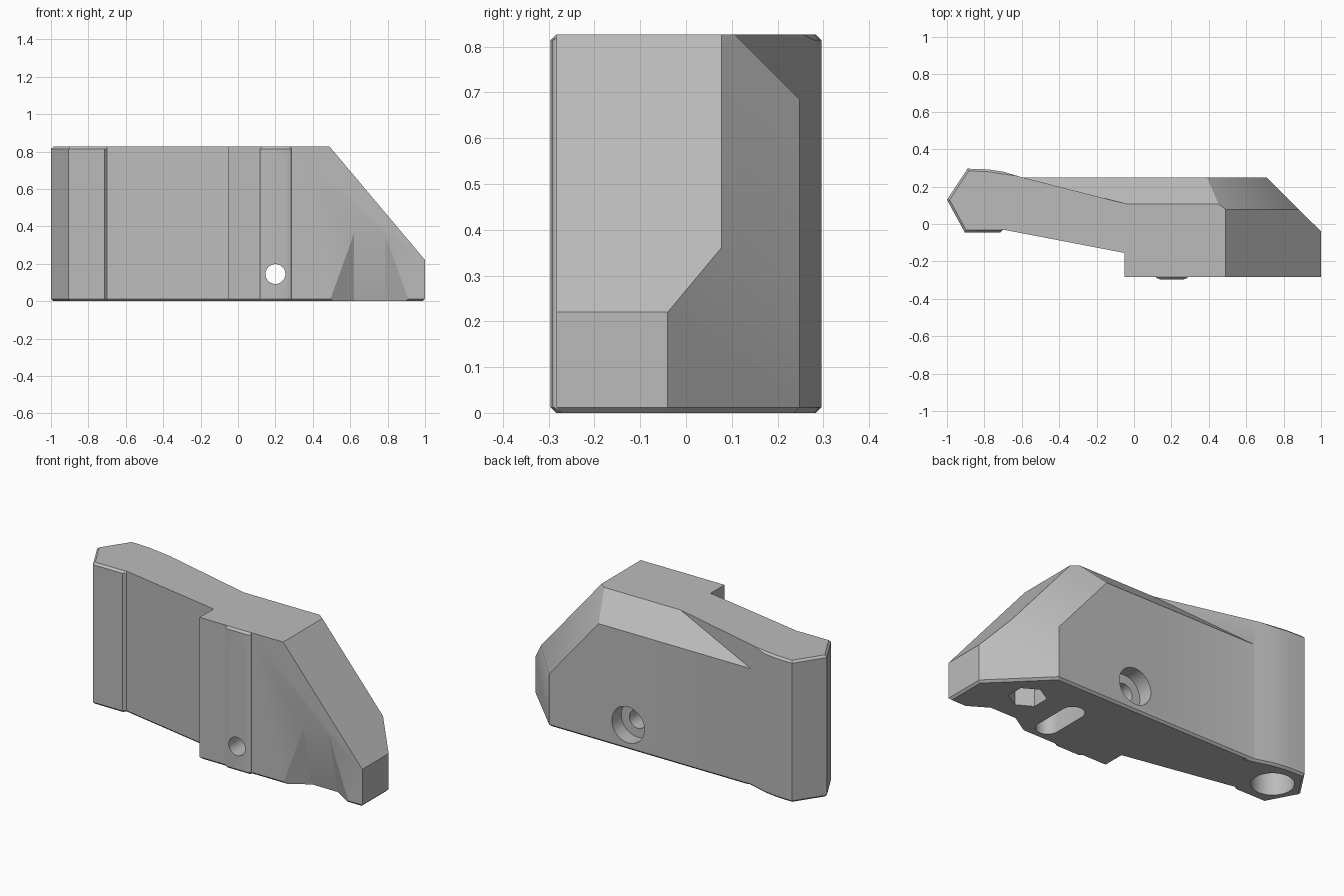
import bpy, bmesh
from math import pi, cos, sin
from mathutils import Vector

cube = bpy.data.objects.get("Cube")
if cube:
    bpy.data.objects.remove(cube, do_unlink=True)

TOP = 0.826
BEVEL = 0.012

grey = bpy.data.materials.new("plain grey")
grey.use_nodes = True
colour = (0.5, 0.5, 0.5, 1)
grey.diffuse_color = colour
grey.node_tree.nodes["Principled BSDF"].inputs["Base Color"].default_value = colour


def finish(bm, name):
    bmesh.ops.recalc_face_normals(bm, faces=bm.faces[:])
    mesh = bpy.data.meshes.new(name)
    bm.to_mesh(mesh)
    bm.free()
    mesh.materials.append(grey)
    obj = bpy.data.objects.new(name, mesh)
    bpy.context.scene.collection.objects.link(obj)
    return obj


def prism(outline, z0, z1):
    """Closed upright prism over a flat outline."""
    bm = bmesh.new()
    low = [bm.verts.new((x, y, z0)) for x, y in outline]
    high = [bm.verts.new((x, y, z1)) for x, y in outline]
    bm.faces.new(low[::-1])
    bm.faces.new(high)
    for i in range(len(low)):
        bm.faces.new((low[i - 1], low[i], high[i], high[i - 1]))
    bmesh.ops.recalc_face_normals(bm, faces=bm.faces[:])
    return bm


def chamfer(bm, rule):
    edges = [e for e in bm.edges if all(rule(v.co) for v in e.verts)]
    bmesh.ops.bevel(bm, geom=edges, offset=BEVEL, offset_type='OFFSET',
                    segments=1, profile=0.5, affect='EDGES')


def slice_off(bm, point, normal):
    """Remove everything beyond a plane and close the cut."""
    geom = bm.verts[:] + bm.edges[:] + bm.faces[:]
    bmesh.ops.bisect_plane(bm, geom=geom, dist=0.00001, plane_co=point,
                           plane_no=Vector(normal).normalized(), clear_outer=True)
    bmesh.ops.holes_fill(bm, edges=bm.edges[:], sides=0)


def ring(cx, cy, r, n=48, stretch=0):
    """Circle, polygon or, when stretched along y, a slot."""
    pts = []
    for i in range(n):
        a = 2 * pi * (i + 0.5) / n
        s = stretch if sin(a) > 0 else -stretch
        pts.append((cx + r * cos(a), cy + r * sin(a) + s))
    return pts


def bore(x, z, r, y0, y1, name):
    """Round cutter running front to back."""
    bm = prism(ring(x, z, r), y0, y1)
    for v in bm.verts:
        v.co = Vector((v.co.x, v.co.z, v.co.y))
    return finish(bm, name)


def volume(mesh):
    bm = bmesh.new()
    bm.from_mesh(mesh)
    v = abs(bm.calc_volume()) if bm.faces else 0
    bm.free()
    return v


def combine(target, other, operation):
    """Boolean two parts, trying each solver until the result is sound."""
    mod = target.modifiers.new("boolean", 'BOOLEAN')
    mod.operation = operation
    mod.object = other
    before = volume(target.data)
    for solver in ('EXACT', 'MANIFOLD', 'FLOAT'):
        mod.solver = solver
        bpy.context.view_layer.update()
        graph = bpy.context.evaluated_depsgraph_get()
        result = bpy.data.meshes.new_from_object(target.evaluated_get(graph))
        if volume(result) > 0.8 * before:
            target.data = result
            break
    target.modifiers.clear()
    bpy.data.objects.remove(other, do_unlink=True)


# Main block: chamfered bottom, sloped right end, bevelled upper back
bm = prism([(-0.05, -0.283), (1, -0.283), (1, -0.04), (0.71, 0.248),
            (-0.6, 0.248), (-0.05, -0.1)], 0, TOP)
chamfer(bm, lambda c: c.z < 0.001)
slice_off(bm, (0, 0.248, 0.685), (0, 1, 1))
slice_off(bm, (0.49, 0, TOP), (0.606, 0, 0.51))
slice_off(bm, (0.49, 0.078, TOP), (0.103, 0.1325, 0.0867))
block = finish(bm, "bracket_body")

# Tapered arm ending in a thicker faceted grip
bm = prism([(0.05, -0.174), (0.05, 0.085), (-0.05, 0.11), (-0.6, 0.25),
            (-0.7, 0.28), (-0.78, 0.292), (-0.89, 0.296), (-1, 0.13),
            (-0.905, -0.045), (-0.715, -0.045), (-0.7, -0.03)], 0, TOP)
chamfer(bm, lambda c: c.z < 0.001)
chamfer(bm, lambda c: c.z > TOP - 0.001 and c.x < -0.69)
combine(block, finish(bm, "arm"), 'UNION')

# Raised rib on the front
bm = prism([(0.115, -0.25), (0.115, -0.283), (0.127, -0.296), (0.278, -0.296),
            (0.29, -0.283), (0.29, -0.25)], 0, TOP)
chamfer(bm, lambda c: c.y < -0.28 and (c.z < 0.001 or c.z > TOP - 0.001))
combine(block, finish(bm, "front_rib"), 'UNION')

# Sloping scoop in the lower front
bm = bmesh.new()
for x, y, z in [(0.454, -0.283, -0.1), (0.62, -0.18, -0.1), (0.62, -0.283, 0.36),
                (0.454, -0.4, -0.1), (0.62, -0.4, 0.36)]:
    for px in (x, 1.405 - x):
        bm.verts.new((px, y, z))
bmesh.ops.convex_hull(bm, input=bm.verts[:])
combine(block, finish(bm, "scoop"), 'DIFFERENCE')

# Screw holes with counterbores at the back
for z in (0.145, 0.685):
    combine(block, bore(0.2, z, 0.053, -0.5, 0.5, "screw_hole"), 'DIFFERENCE')
    combine(block, bore(0.2, z, 0.105, 0.16, 0.5, "counterbore"), 'DIFFERENCE')

# Blind sockets in the underside: round, slotted and hexagonal
for outline in (ring(-0.82, 0.125, 0.112),
                ring(0.43, -0.075, 0.063, stretch=0.1),
                ring(0.71, 0, 0.1, n=6)):
    combine(block, finish(prism(outline, -0.1, 0.3), "socket"), 'DIFFERENCE')

# Smooth the round walls, keep the facets crisp
bpy.ops.object.select_all(action='DESELECT')
block.select_set(True)
bpy.context.view_layer.objects.active = block
bpy.ops.object.shade_smooth_by_angle(angle=0.5)
